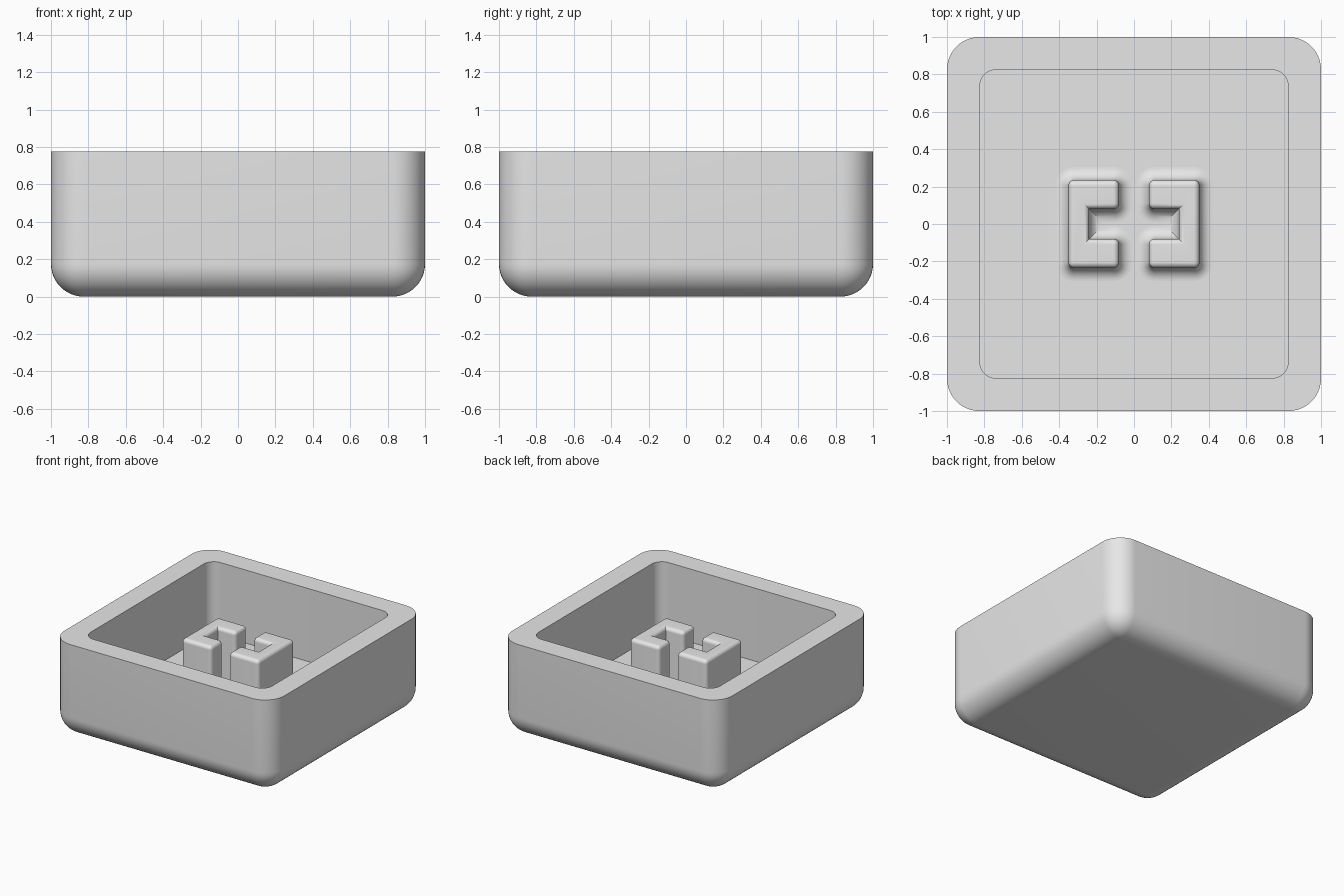
import bpy
import bmesh
from math import sin, cos, pi, radians
from mathutils import Vector

cube = bpy.data.objects.get("Cube")
if cube:
    bpy.data.objects.remove(cube, do_unlink=True)

STEPS = 12
HEIGHT = 0.775
FLOOR = 0.175

grey = bpy.data.materials.new("light grey")
grey.use_nodes = True
colour = (0.8, 0.8, 0.8, 1)
grey.diffuse_color = colour
grey.node_tree.nodes["Principled BSDF"].inputs["Base Color"].default_value = colour


def ring(outline, radius, offset, z):
    """Right-angled outline, grown by offset, convex corners rounded."""
    points = []
    pts = [Vector(p) for p in outline]
    for i, p in enumerate(pts):
        a = (p - pts[i - 1]).normalized()
        b = (pts[(i + 1) % len(pts)] - p).normalized()
        na, nb = Vector((a.y, -a.x)), Vector((b.y, -b.x))
        if a.cross(b) > 0:
            centre = p - radius * (na + nb)
            for k in range(STEPS + 1):
                t = k / STEPS * pi / 2
                q = centre + (radius + offset) * (na * cos(t) + nb * sin(t))
                points.append((q.x, q.y, z))
        else:
            q = p + offset * (na + nb)
            points.append((q.x, q.y, z))
    return points


def skin(name, rings):
    """Join matching rings with quads and cap both ends."""
    bm = bmesh.new()
    loops = [[bm.verts.new(p) for p in r] for r in rings]
    n = len(loops[0])
    for low, high in zip(loops, loops[1:]):
        for i in range(n):
            j = (i + 1) % n
            bm.faces.new((low[i], low[j], high[j], high[i]))
    bm.faces.new(loops[0][::-1])
    bm.faces.new(loops[-1])
    bmesh.ops.remove_doubles(bm, verts=bm.verts, dist=0.0002)
    bmesh.ops.recalc_face_normals(bm, faces=bm.faces)
    mesh = bpy.data.meshes.new(name)
    bm.to_mesh(mesh)
    bm.free()
    mesh.materials.append(grey)
    obj = bpy.data.objects.new(name, mesh)
    bpy.context.collection.objects.link(obj)
    bpy.ops.object.select_all(action="DESELECT")
    obj.select_set(True)
    bpy.context.view_layer.objects.active = obj
    bpy.ops.object.shade_smooth_by_angle(angle=radians(30))
    return obj


def square(h):
    return [(-h, -h), (h, -h), (h, h), (-h, h)]


angles = [k / STEPS * pi / 2 for k in range(STEPS + 1)]

# Tray: rounded underside, straight walls, flat rim, sharp-edged cavity
edge = 0.175
outer, inner = square(1), square(0.825)
tray = [ring(outer, edge, edge * (sin(t) - 1), edge * (1 - cos(t))) for t in angles]
tray.append(ring(outer, edge, 0, HEIGHT))
tray += [ring(inner, 0.09, 0, z) for z in (HEIGHT, FLOOR)]
skin("tray", tray)

# Pair of C-shaped posts: filleted foot, rounded top edge
x0, x1, x2 = -0.35, -0.24, -0.08
y1, y2 = 0.08, 0.235
c_shape = [(x0, -y2), (x2, -y2), (x2, -y1), (x1, -y1),
           (x1, y1), (x2, y1), (x2, y2), (x0, y2)]
foot, lip, top = 0.07, 0.03, 0.66
post = [ring(c_shape, lip, foot, FLOOR - 0.01)]
post += [ring(c_shape, lip, foot * (1 - sin(t)), FLOOR + foot * (1 - cos(t))) for t in angles]
post += [ring(c_shape, lip, lip * (cos(t) - 1), top - lip * (1 - sin(t))) for t in angles]
posts = skin("bracket_posts", post)
posts.modifiers.new("mirror", "MIRROR").use_mirror_merge = False
